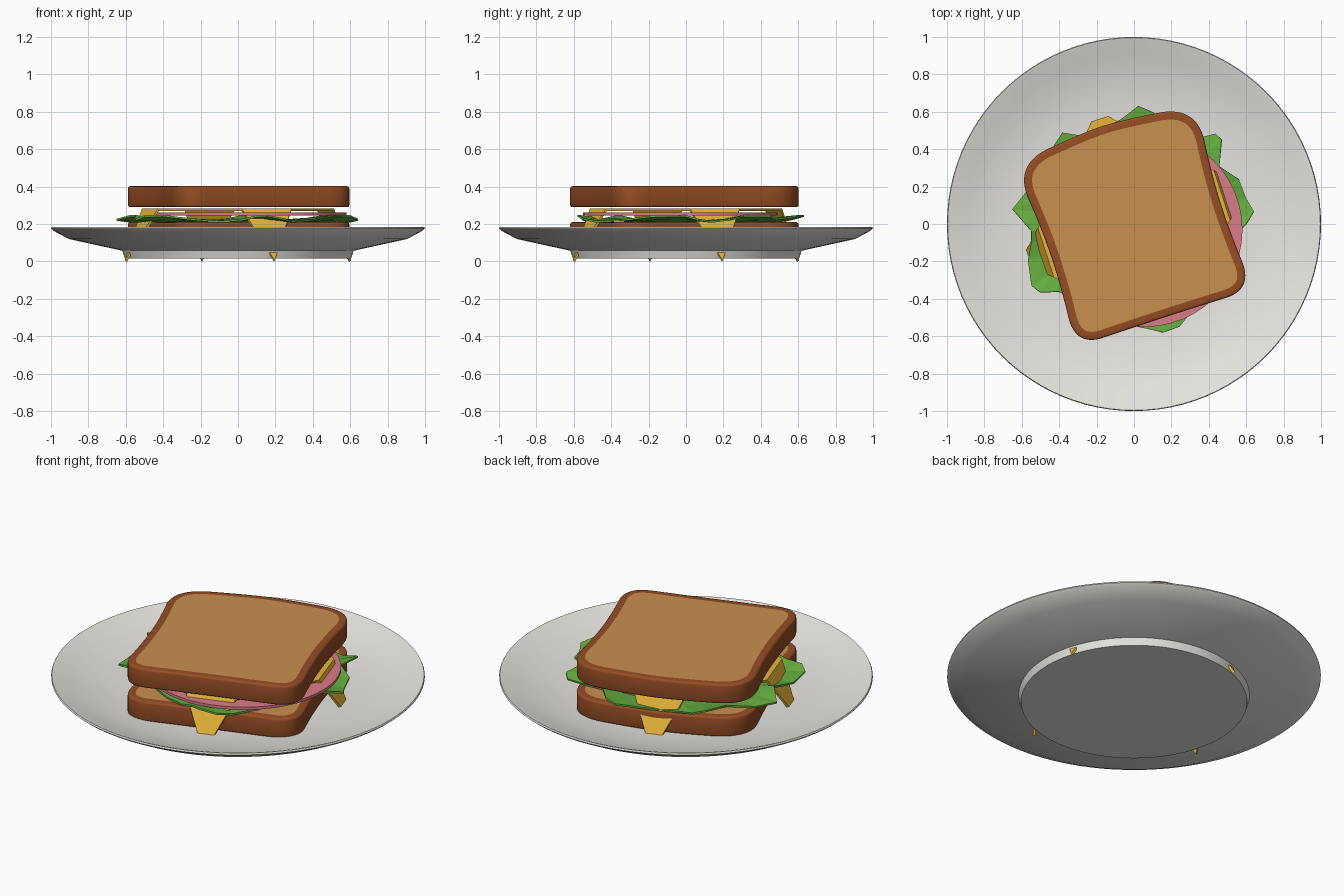
import bpy, bmesh
from math import sin, cos, pi, radians
from mathutils import Matrix

cube = bpy.data.objects.get("Cube")
if cube:
    bpy.data.objects.remove(cube)


def material(name, rgb):
    mat = bpy.data.materials.new(name)
    mat.use_nodes = True
    mat.diffuse_color = (*rgb, 1)
    bsdf = mat.node_tree.nodes["Principled BSDF"]
    bsdf.inputs["Base Color"].default_value = (*rgb, 1)
    bsdf.inputs["Roughness"].default_value = 0.7
    return mat


CRUST = material("crust brown", (0.30, 0.075, 0.018))
CRUMB = material("crumb tan", (0.58, 0.28, 0.08))
GREEN = material("lettuce green", (0.13, 0.42, 0.05))
YELLOW = material("cheese yellow", (0.80, 0.47, 0.04))
PINK = material("ham pink", (0.70, 0.20, 0.25))
CERAMIC = material("plate off-white", (0.80, 0.79, 0.75))
TURN = radians(18)


def add_object(name, bm, mats, smooth=None, thickness=0):
    bmesh.ops.recalc_face_normals(bm, faces=bm.faces)
    mesh = bpy.data.meshes.new(name)
    bm.to_mesh(mesh)
    bm.free()
    for mat in mats:
        mesh.materials.append(mat)
    ob = bpy.data.objects.new(name, mesh)
    bpy.context.collection.objects.link(ob)
    if thickness:
        mod = ob.modifiers.new("thickness", 'SOLIDIFY')
        mod.thickness = thickness
        mod.offset = -1
    if smooth:
        bpy.ops.object.select_all(action='DESELECT')
        ob.select_set(True)
        bpy.context.view_layer.objects.active = ob
        bpy.ops.object.shade_smooth_by_angle(angle=radians(smooth))
    return ob


def rounded(points, rounds=4):
    """Corner cutting turns a control polygon into a smooth outline."""
    for _ in range(rounds):
        out = []
        for i, (x, y) in enumerate(points):
            u, v = points[(i + 1) % len(points)]
            out += [(x * .75 + u * .25, y * .75 + v * .25),
                    (x * .25 + u * .75, y * .25 + v * .75)]
        points = out
    return points


def prism(outline, bottom, top):
    bm = bmesh.new()
    base = bm.faces.new([bm.verts.new((x, y, bottom)) for x, y in outline])
    ext = bmesh.ops.extrude_face_region(bm, geom=[base], use_keep_orig=True)
    verts = [v for v in ext["geom"] if isinstance(v, bmesh.types.BMVert)]
    bmesh.ops.translate(bm, verts=verts, vec=(0, 0, top - bottom))
    bmesh.ops.recalc_face_normals(bm, faces=bm.faces)
    return bm


# Plate: lathed profile with a solid foot and a thin lip
profile = [(0, .016), (.605, .016), (.618, .057), (.905, .12), (.985, .163),
           (1, .176), (.996, .185), (.983, .182), (.9, .15), (.76, .117),
           (.62, .097), (.5, .093), (0, .093)]
bm = bmesh.new()
verts = [bm.verts.new((r, 0, z)) for r, z in profile]
edges = [bm.edges.new(pair) for pair in zip(verts, verts[1:])]
bmesh.ops.spin(bm, geom=verts + edges, cent=(0, 0, 0), axis=(0, 0, 1),
               angle=2 * pi, steps=96)
bmesh.ops.remove_doubles(bm, verts=bm.verts, dist=0.0001)
add_object("plate", bm, [CERAMIC], smooth=35)

# Bread slices: loaf outline, softened rims, crumb inset on both faces
half = [(.18, -.525), (.5, -.53), (.475, -.2), (.475, .1), (.515, .5), (.1, .55)]
loaf = rounded(half + [(-x, y) for x, y in reversed(half)])


def bread(name, bottom, top):
    bm = prism(loaf, bottom, top)
    rims = [e for e in bm.edges if abs(e.verts[0].co.z - e.verts[1].co.z) < .001]
    bmesh.ops.bevel(bm, geom=rims, offset=.012, segments=3, profile=.5,
                    affect='EDGES')
    caps = [f for f in bm.faces if len(f.verts) > 4]
    bmesh.ops.inset_individual(bm, faces=caps, thickness=.031)
    for f in caps:
        f.material_index = 1
    bm.transform(Matrix.Rotation(TURN, 4, 'Z'))
    add_object(name, bm, [CRUST, CRUMB], smooth=40)


bread("bottom_bread", .094, .21)
bread("top_bread", .29, .402)

# Lettuce: ragged leaf given as (angle in degrees, reach)
reach = [(-4, .56), (0, .60), (6, .645), (13, .615), (23, .61), (34, .55),
         (44, .65), (48, .65), (52, .59), (66, .52), (80, .605), (88, .63),
         (97, .565), (110, .53), (122, .56), (128, .62), (135, .60), (149, .53),
         (163, .60), (173, .655), (180, .58), (184, .55), (191, .56),
         (199, .60), (211, .64), (216, .62), (222, .54), (240, .51), (258, .52),
         (272, .55), (280, .575), (285, .60), (294, .60), (302, .565),
         (320, .52), (340, .52)]
bm = bmesh.new()
rings = []
for scale, height, wave in ((.45, .222, 0), (.8, .228, .006), (1, .234, .017)):
    rings.append([bm.verts.new((r * scale * cos(radians(a)),
                                r * scale * sin(radians(a)),
                                height + wave * sin(i * 1.25 + 1)))
                  for i, (a, r) in enumerate(reach)])
bm.faces.new(rings[0])
for inner, outer in zip(rings, rings[1:]):
    for i in range(len(reach)):
        j = (i + 1) % len(reach)
        bm.faces.new((inner[i], outer[i], outer[j]))
        bm.faces.new((inner[i], outer[j], inner[j]))
add_object("lettuce", bm, [GREEN], thickness=.01)

# Ham: thin round slice set off centre
disc = [(.06 + .52 * cos(i * pi / 24), -.03 + .52 * sin(i * pi / 24))
        for i in range(48)]
add_object("ham", prism(disc, .246, .262), [PINK], smooth=40)

# Cheese: square slice whose four corners fold down to the plate
bm = bmesh.new()
flat, tips = [], []
for k in range(4):
    turn = Matrix.Rotation(TURN + k * pi / 2, 3, 'Z')
    for side in (-.14, .14):
        flat.append(bm.verts.new(turn @ Matrix.Translation((.495, side, .283)).translation))
    tips.append(bm.verts.new(turn @ Matrix.Translation((.637, 0, .004)).translation))
bm.faces.new(flat)
for k, tip in enumerate(tips):
    bm.faces.new((flat[2 * k + 1], flat[2 * k], tip))
add_object("cheese", bm, [YELLOW], thickness=.014)
